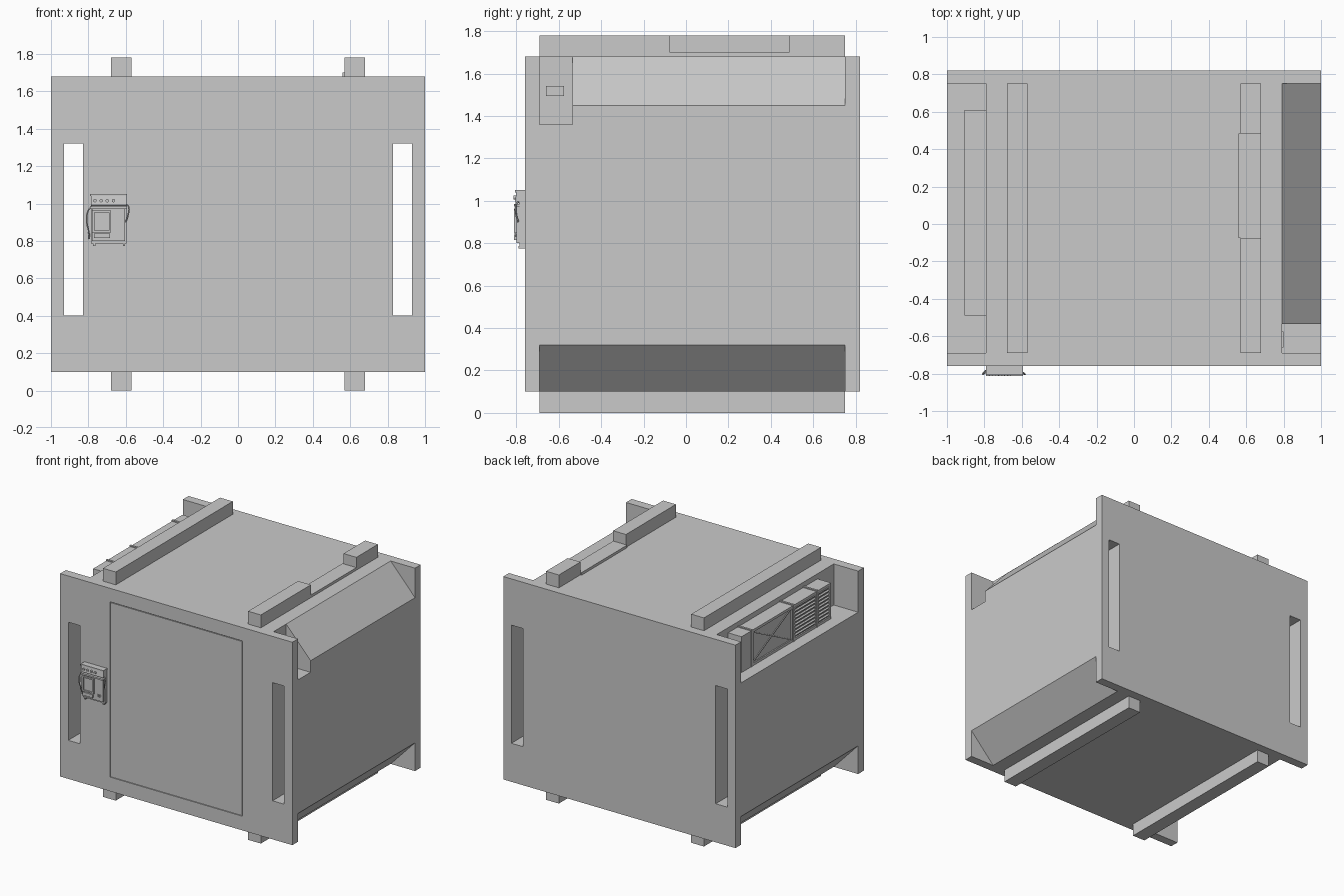
import bpy, bmesh, math
from mathutils import Matrix, Vector

if "Cube" in bpy.data.objects:
    bpy.data.objects.remove(bpy.data.objects["Cube"], do_unlink=True)

# Single grey paint
grey = bpy.data.materials.new("light grey")
grey.use_nodes = True
COLOUR = (0.59, 0.59, 0.59, 1)
grey.diffuse_color = COLOUR
grey.node_tree.nodes["Principled BSDF"].inputs["Base Color"].default_value = COLOUR


def add(name, bm):
    bmesh.ops.recalc_face_normals(bm, faces=bm.faces[:])
    mesh = bpy.data.meshes.new(name)
    bm.to_mesh(mesh)
    bm.free()
    mesh.materials.append(grey)
    ob = bpy.data.objects.new(name, mesh)
    bpy.context.scene.collection.objects.link(ob)
    return ob


def box(name, x, y, z, tilt=0, axis='X'):
    """Box between the given (low, high) limits, turned about its centre."""
    bm = bmesh.new()
    size = [r[1] - r[0] for r in (x, y, z)]
    centre = Vector([sum(r) / 2 for r in (x, y, z)])
    m = Matrix.Translation(centre) @ Matrix.Rotation(tilt, 4, axis) @ Matrix.Diagonal((*size, 1))
    bmesh.ops.create_cube(bm, size=1, matrix=m)
    return add(name, bm)


def prism(name, profile, y):
    """Extrude an (x, z) profile along y."""
    bm = bmesh.new()
    face = bm.faces.new([bm.verts.new((px, y[0], pz)) for px, pz in profile])
    out = bmesh.ops.extrude_face_region(bm, geom=[face])["geom"]
    bmesh.ops.translate(bm, vec=(0, y[1] - y[0], 0),
                        verts=[v for v in out if isinstance(v, bmesh.types.BMVert)])
    return add(name, bm)


def knob(name, x, z, r, y):
    bm = bmesh.new()
    m = Matrix.Translation((x, sum(y) / 2, z)) @ Matrix.Rotation(math.pi / 2, 4, 'X')
    bmesh.ops.create_cone(bm, cap_ends=True, segments=12, radius1=r, radius2=r,
                          depth=abs(y[1] - y[0]), matrix=m)
    return add(name, bm)


def tube(name, points, r):
    curve = bpy.data.curves.new(name, 'CURVE')
    curve.dimensions = '3D'
    curve.bevel_depth = r
    curve.bevel_resolution = 2
    curve.resolution_u = 6
    curve.use_fill_caps = True
    sp = curve.splines.new('BEZIER')
    sp.bezier_points.add(len(points) - 1)
    for bp, p in zip(sp.bezier_points, points):
        bp.co = p
        bp.handle_left_type = bp.handle_right_type = 'AUTO'
    curve.materials.append(grey)
    ob = bpy.data.objects.new(name, curve)
    bpy.context.scene.collection.objects.link(ob)


FRONT, BACK, TOP, BOTTOM = -0.76, 0.82, 1.68, 0.10
IN_F, IN_B = -0.69, 0.75          # inner faces of the end plates
WALL, OUT = 0.79, 1.1
SHELF = 1.36

# Container hull, carved by cutters
hull = box("container_body", (-1, 1), (FRONT, BACK), (BOTTOM, TOP))
cutters = []
for s in (-1, 1):
    cutters.append(box("slot_cutter", sorted((s * 0.83, s * 0.93)), (-1, 1), (0.40, 1.32)))
    # lower corner chamfer, running just past the corner
    cutters.append(prism("chamfer_cutter", [(s * 0.79, 0.10), (s * 0.7805, 0.09),
                                            (s * 1.2, 0.09), (s * 1.2, 0.53)], (IN_F, IN_B)))
cutters.append(prism("slope_cutter", [(0.79, 1.68), (0.7717, 1.70), (1.2, 1.70), (1.2, 1.231)],
                     (-0.54, IN_B)))
cutters.append(box("notch_cutter", (WALL, OUT), (IN_F, -0.535), (SHELF, 1.8)))
cutters.append(box("equipment_bay_cutter", (-OUT, -WALL), (IN_F, IN_B), (SHELF, 1.8)))
cutters.append(box("door_cutter", (-0.57, 0.57), (-0.9, FRONT + 0.008), (0.21, 1.575)))
bpy.context.view_layer.objects.active = hull
for c in cutters:
    mod = hull.modifiers.new("cut", 'BOOLEAN')
    mod.operation, mod.solver, mod.object = 'DIFFERENCE', 'EXACT', c
    bpy.ops.object.modifier_apply(modifier=mod.name)
    bpy.data.objects.remove(c, do_unlink=True)

# Door leaf with a thin gap round it
box("door", (-0.565, 0.565), (FRONT + 0.002, FRONT + 0.01), (0.216, 1.569))

# Skids under and over the hull
for side, x in (("right", (-0.68, -0.57)), ("left", (0.57, 0.68))):
    box(side + "_bottom_skid", x, (IN_F, IN_B), (0, BOTTOM))
box("right_top_skid", (-0.68, -0.57), (IN_F, IN_B), (TOP, 1.78))
box("left_top_skid_front", (0.57, 0.68), (IN_F, -0.075), (TOP, 1.78))
box("left_top_skid_back", (0.57, 0.68), (0.485, IN_B), (TOP, 1.78))
box("left_skid_bridge", (0.56, 0.68), (-0.075, 0.485), (TOP, 1.70))

# Small outlet in the notch
box("notch_outlet", (WALL, WALL + 0.008), (-0.66, -0.575), (1.495, 1.54))

# Equipment in the side bay
UNIT_X, UNIT_Z = (-0.895, -WALL), (SHELF, 1.64)
FACE = -0.905
box("bay_cabinet", (FACE, -WALL), (0.485, 0.61), UNIT_Z)
box("bay_fan_unit", UNIT_X, (-0.03, 0.485), UNIT_Z)
for i, y in enumerate(((-0.32, -0.03), (-0.49, -0.32))):
    box("bay_louver_unit", UNIT_X, y, UNIT_Z)
    for k in range(9):
        z = SHELF + 0.03 + k * 0.027
        box("bay_louver_slat", (FACE, UNIT_X[0] + 0.004), (y[0] + 0.02, y[1] - 0.02),
            (z, z + 0.012), math.radians(-20), 'Y')
for y in (0.485, -0.03, -0.32):
    box("bay_divider", (FACE - 0.004, -WALL), (y - 0.008, y + 0.008), (SHELF, 1.648))
# Frames round the fan and louver fronts
for a, b in ((-0.03, 0.485), (-0.32, -0.03), (-0.49, -0.32)):
    for z in (SHELF, 1.62):
        box("bay_frame_rail", (FACE, UNIT_X[0]), (a, b), (z, z + 0.02))
    for y in (a, b - 0.02):
        box("bay_frame_post", (FACE, UNIT_X[0]), (y, y + 0.02), UNIT_Z)
# Crossed braces over the fan
width, height = 0.475, 0.24
diag, angle = math.hypot(width, height) / 2, math.atan2(height, width)
for s in (-1, 1):
    box("bay_cross_brace", (-0.901, UNIT_X[0]), (0.2275 - diag, 0.2275 + diag),
        (1.496, 1.504), s * angle)

# Control terminal beside the door
box("terminal_back", (-0.787, -0.597), (-0.785, FRONT), (0.785, 1.045))
box("terminal_housing", (-0.78, -0.604), (-0.80, -0.78), (0.80, 0.975))
box("terminal_header", (-0.787, -0.597), (-0.803, -0.78), (0.99, 1.042), math.radians(-8))
box("terminal_hood", (-0.79, -0.594), (-0.807, FRONT), (1.04, 1.05))
box("terminal_ledge", (-0.79, -0.594), (-0.812, -0.78), (0.972, 0.984))
for i in range(4):
    knob("terminal_knob", -0.765 + i * 0.033, 1.015, 0.009, (-0.813, -0.795))
# Raised screen frame with sunken screen
for x in ((-0.78, -0.768), (-0.69, -0.678)):
    box("screen_frame_side", x, (-0.81, -0.80), (0.845, 0.962))
for z in (0.845, 0.952):
    box("screen_frame_rail", (-0.78, -0.678), (-0.81, -0.80), (z, z + 0.01))
box("terminal_tray", (-0.77, -0.685), (-0.812, -0.80), (0.815, 0.84))
for r in range(2):
    for c in range(3):
        x, z = -0.65 + c * 0.012, 0.83 + r * 0.012
        box("terminal_key", (x, x + 0.008), (-0.805, -0.80), (z, z + 0.008))
for x in (-0.775, -0.615):
    box("terminal_foot", (x, x + 0.012), (-0.79, FRONT), (0.774, 0.786))
# Cables and side handle
tube("left_cable", [(-0.782, -0.785, 0.985), (-0.802, -0.80, 0.96), (-0.808, -0.80, 0.90),
                    (-0.798, -0.79, 0.85), (-0.794, -0.785, 0.81)], 0.004)
tube("right_handle", [(-0.60, -0.79, 0.995), (-0.586, -0.80, 0.985), (-0.59, -0.80, 0.93),
                      (-0.60, -0.79, 0.90)], 0.004)
